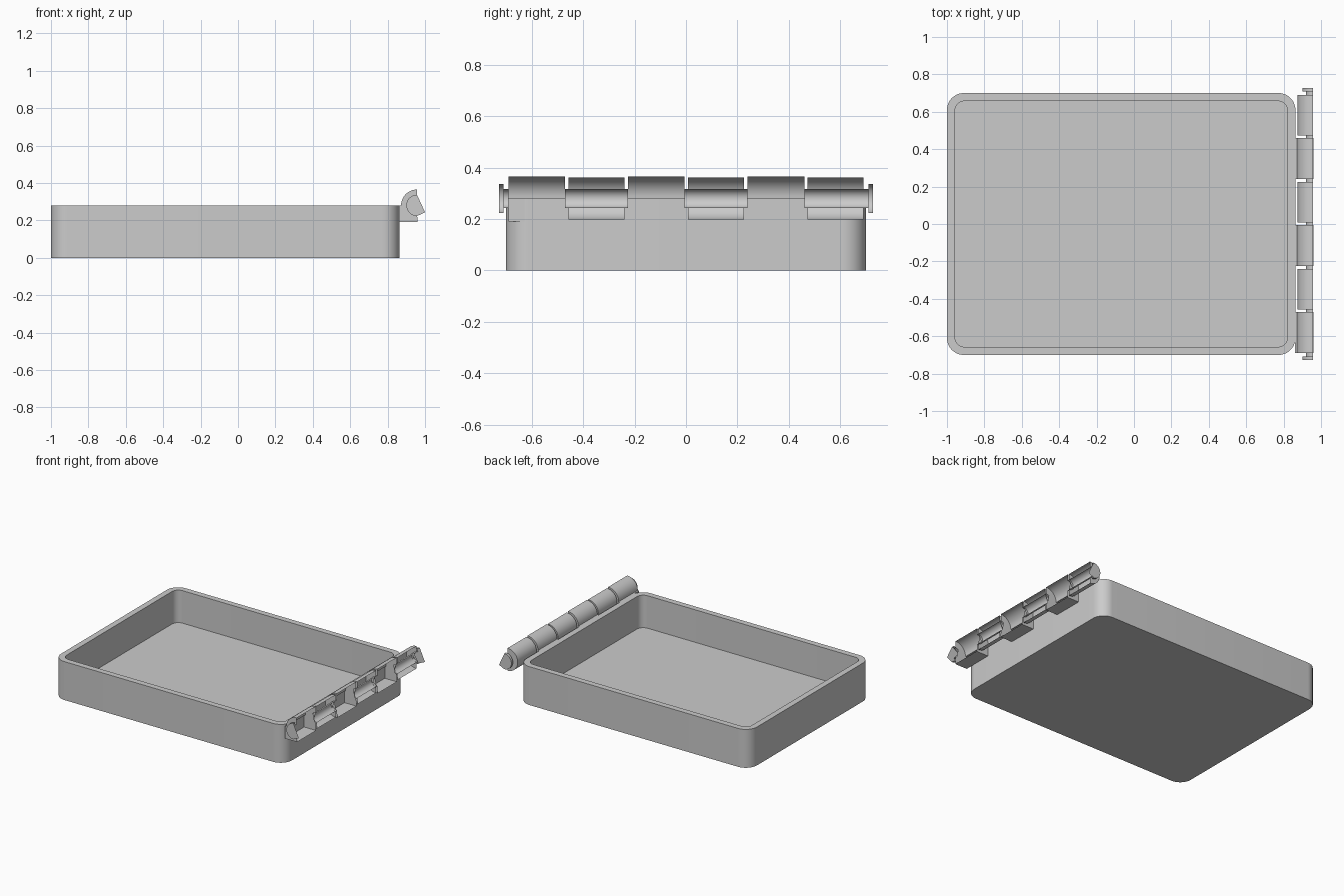
import bpy, bmesh
from math import sin, cos, pi, radians

if "Cube" in bpy.data.objects:
    bpy.data.objects.remove(bpy.data.objects["Cube"])

AX, AZ = 0.957, 0.28          # hinge axis position (x, z)
R_PIN, R_CAP, R_OUT = 0.037, 0.057, 0.085


def finish(bm, name, recalc=True):
    if recalc:
        bmesh.ops.recalc_face_normals(bm, faces=bm.faces)
    me = bpy.data.meshes.new(name)
    bm.to_mesh(me)
    bm.free()
    ob = bpy.data.objects.new(name, me)
    bpy.context.collection.objects.link(ob)
    bpy.ops.object.select_all(action='DESELECT')
    ob.select_set(True)
    bpy.context.view_layer.objects.active = ob
    bpy.ops.object.shade_smooth_by_angle(angle=radians(30))
    return ob


def rounded_loop(bm, inset, radius, z, seg=12):
    x0, x1, y1 = -1 + inset, 0.863 - inset, 0.7 - inset
    pts = []
    centres = [(x1 - radius, y1 - radius), (x0 + radius, y1 - radius),
               (x0 + radius, -y1 + radius), (x1 - radius, -y1 + radius)]
    for q, (cx, cy) in enumerate(centres):
        for i in range(seg + 1):
            a = (q + i / seg) * pi / 2
            pts.append(bm.verts.new((cx + radius * cos(a), cy + radius * sin(a), z)))
    return pts


def bridge(bm, a, b, closed):
    n = len(a)
    for i in range(n if closed else n - 1):
        j = (i + 1) % n
        bm.faces.new((a[i], a[j], b[j], b[i]))


def arc(r, a0=90, a1=270, seg=20):
    return [(AX + r * cos(radians(a0 + (a1 - a0) * i / seg)),
             AZ + r * sin(radians(a0 + (a1 - a0) * i / seg))) for i in range(seg + 1)]


def sheet(bm, profile, y0, y1):
    """Sweep an open profile along y."""
    rows = [[bm.verts.new((x, y, z)) for x, z in profile] for y in (y0, y1)]
    bridge(bm, rows[1], rows[0], False)


def end_plate(bm, outline, hole, y):
    """Flat end wall between an outer profile and the pin bore."""
    pts = outline + hole[::-1]
    face = bm.faces.new([bm.verts.new((x, y, z)) for x, z in pts])
    bmesh.ops.triangulate(bm, faces=[face])


# Tray with rounded corners
bm = bmesh.new()
loops = [rounded_loop(bm, 0, 0.09, 0), rounded_loop(bm, 0, 0.09, 0.28),
         rounded_loop(bm, 0.043, 0.05, 0.28), rounded_loop(bm, 0.043, 0.05, 0.043)]
for a, b in zip(loops, loops[1:]):
    bridge(bm, a, b, True)
bm.faces.new(loops[0])
bm.faces.new(loops[-1])
finish(bm, "tray")


def knuckle(name, profile, y0, y1):
    bm = bmesh.new()
    sheet(bm, profile, y0, y1)
    for y in (y0, y1):
        end_plate(bm, profile, arc(R_PIN), y)
    bmesh.ops.remove_doubles(bm, verts=bm.verts, dist=1e-5)
    finish(bm, name)


# Hinge knuckles, open on the outer side: fixed ones joined to the tray, loose ones between
fixed = arc(R_OUT, 90, 180, 12) + [(0.861, 0.28), (0.861, 0.19), (0.96, 0.19)]
loose = arc(R_OUT - 0.003)
for i in range(3):
    y = -0.69 + 0.465 * i
    knuckle(f"fixed_knuckle_{i}", fixed, y, y + 0.22)
    knuckle(f"loose_knuckle_{i}", loose, y + 0.233, y + 0.45)

# Half-open pin sections through the loose knuckles and out of both ends
bm = bmesh.new()
for y0, y1 in ((-0.71, -0.69), (-0.47, -0.225), (-0.005, 0.24), (0.46, 0.71)):
    sheet(bm, arc(R_PIN), y0, y1)
finish(bm, "hinge_pin", False)

# Pin end caps with a thin pointed fin on the outer face
for side in (-1, 1):
    bm = bmesh.new()
    inner, outer = side * 0.709, side * 0.727
    sheet(bm, arc(R_CAP), inner, outer)
    end_plate(bm, arc(R_CAP), arc(R_PIN), inner)
    end_plate(bm, arc(R_CAP) + [(1.0, 0.243)], [], outer)
    bmesh.ops.remove_doubles(bm, verts=bm.verts, dist=1e-5)
    finish(bm, "pin_cap_front" if side < 0 else "pin_cap_back")
